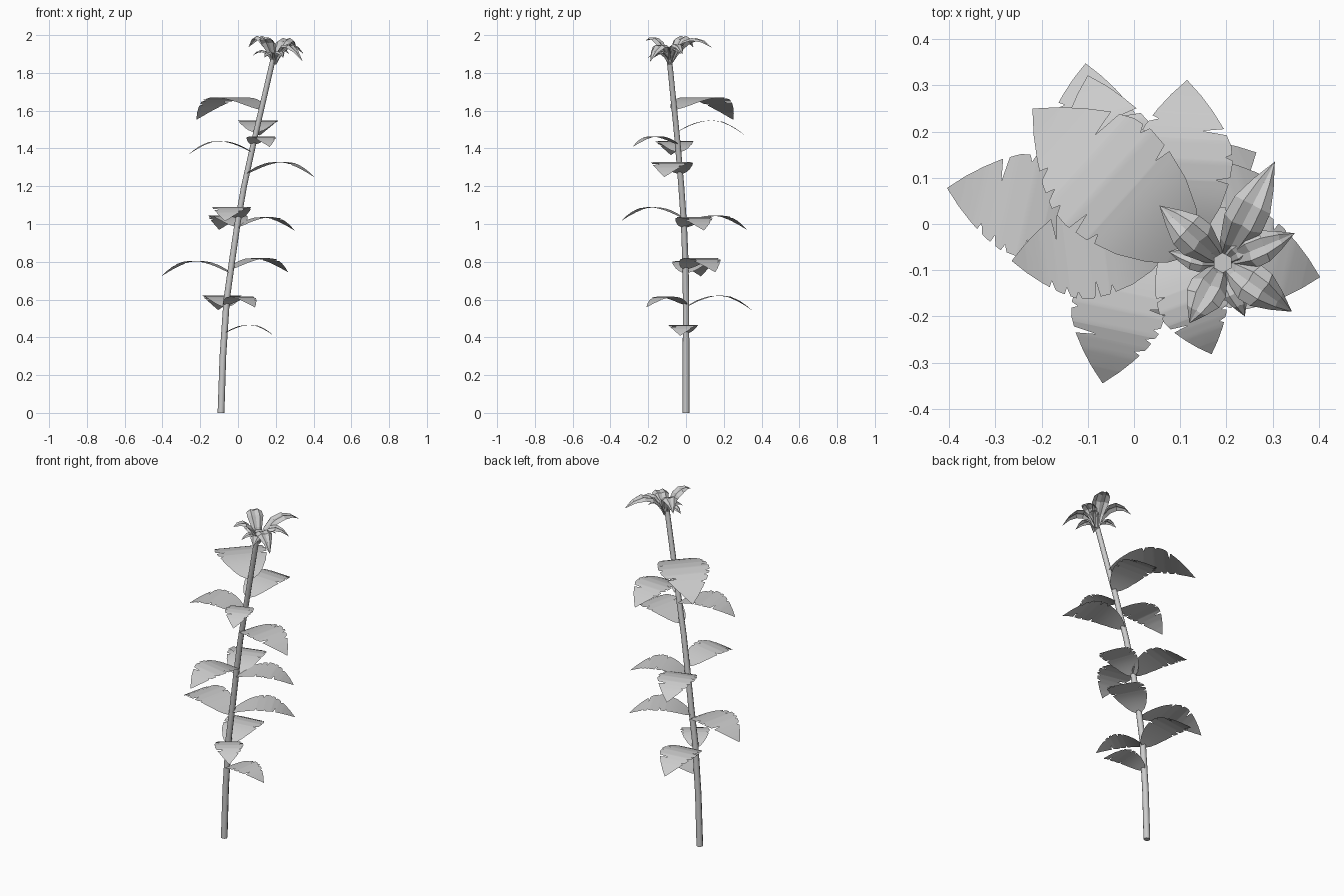
import bpy, bmesh, math
from mathutils import Vector

if "Cube" in bpy.data.objects:
    bpy.data.objects.remove(bpy.data.objects["Cube"], do_unlink=True)


def make_material(name, value):
    mat = bpy.data.materials.new(name)
    mat.use_nodes = True
    mat.diffuse_color = (value, value, value, 1)
    mat.node_tree.nodes["Principled BSDF"].inputs["Base Color"].default_value = (value, value, value, 1)
    return mat


grey = make_material("plant grey", 0.6)


def finish(bm, name, smooth=None):
    mesh = bpy.data.meshes.new(name)
    bm.to_mesh(mesh)
    bm.free()
    mesh.materials.append(grey)
    obj = bpy.data.objects.new(name, mesh)
    bpy.context.collection.objects.link(obj)
    if smooth:
        bpy.ops.object.select_all(action='DESELECT')
        obj.select_set(True)
        bpy.context.view_layer.objects.active = obj
        bpy.ops.object.shade_smooth_by_angle(angle=math.radians(smooth))


def interp(table, t):
    for (a, u), (b, v) in zip(table, table[1:]):
        if t <= b:
            return u + (v - u) * (t - a) / (b - a)
    return table[-1][1]


# Stem: a leaning, slightly bowed tube
STEM = [(-.09, 0, 0), (-.08, 0, .3), (-.06, 0, .6), (-.032, -.003, .8), (-.003, -.011, 1),
        (.032, -.025, 1.2), (.085, -.045, 1.44), (.185, -.088, 1.87)]
SIDES = 8


def stem_at(z):
    return Vector((interp([(p[2], p[0]) for p in STEM], z),
                   interp([(p[2], p[1]) for p in STEM], z), z))


bm = bmesh.new()
rings = []
for x, y, z in STEM:
    r = .018 - .002 * z
    rings.append([bm.verts.new((x + r * math.cos(math.tau * k / SIDES),
                                y + r * math.sin(math.tau * k / SIDES), z)) for k in range(SIDES)])
for a, b in zip(rings, rings[1:]):
    for k in range(SIDES):
        n = (k + 1) % SIDES
        bm.faces.new((a[k], a[n], b[n], b[k]))
bm.faces.new(rings[0][::-1])
bm.faces.new(rings[-1])
finish(bm, "stem", 50)

# Leaf outline, arch and edge tears, as fractions of leaf length
WIDTH = [(0, .03), (.05, .11), (.12, .17), (.25, .24), (.4, .285), (.52, .3), (.62, .285),
         (.72, .235), (.82, .165), (.91, .09), (1, 0)]
ARCH = [(0, 0), (.06, .036), (.12, .068), (.18, .097), (.25, .125), (.32, .147), (.4, .165), (.52, .174),
        (.65, .157), (.72, .13), (.8, .092), (.9, .03), (1, -.045)]
TEARS = {1: [(.41, .08), (.55, .04), (.7, .14)], -1: [(.38, .05), (.48, .1), (.6, .04), (.67, .05), (.76, .05)]}


def half_width(side, t):
    w = interp(WIDTH, t)
    for pos, depth in TEARS[side]:
        w -= depth * max(0, 1 - abs(t - pos) / .018)
    return w


LEAF_ROWS = sorted({t for t, _ in WIDTH + ARCH} |
                   {round(p + d, 3) for s in TEARS for p, _ in TEARS[s] for d in (-.018, 0, .018)})


def leaf(name, base_z, tip, pitch=0):
    base = stem_at(base_z)
    axis = Vector((tip[0] - base.x, tip[1] - base.y, 0))
    length = axis.length
    axis.normalize()
    across = Vector((axis.y, -axis.x, 0))
    bm = bmesh.new()
    previous = None
    for t in LEAF_ROWS:
        mid = base + axis * (length * t) + Vector((0, 0, length * (interp(ARCH, t) + pitch * t)))
        if t == 1:
            end = bm.verts.new(mid)
            bm.faces.new((previous[0], previous[1], end))
            bm.faces.new((previous[1], previous[2], end))
            break
        row = [bm.verts.new(mid + across * (length * s * half_width(s, t) if s else 0)) for s in (-1, 0, 1)]
        if previous:
            for k in (0, 1):
                bm.faces.new((previous[k], previous[k + 1], row[k + 1], row[k]))
        previous = row
    finish(bm, name, 40)


LEAVES = [(.42, (.19, -.03)), (.57, (.09, -.21)), (.56, (-.105, .348)), (.74, (-.405, .078)),
          (.76, (.265, .155)), (.98, (.299, .095)), (.985, (-.1, .322)), (1.03, (-.068, -.345)),
          (1.265, (.403, -.115)), (1.38, (-.265, -.08)), (1.42, (.168, -.282)), (1.485, (.115, .312)),
          (1.605, (-.22, .25), -.07)]
for i, spec in enumerate(LEAVES):
    leaf(f"leaf_{i + 1}", *spec)

# Flower petals: thin folded blades that rise and bend outwards
HEART = Vector((.192, -.084, 1.845))


def petal(name, tip, rise, width):
    tip = Vector(tip)
    out = Vector((tip.x - HEART.x, tip.y - HEART.y, 0)).normalized()
    across = Vector((-out.y, out.x, 0))
    knee = HEART.lerp(tip, .4)
    knee.z = rise
    bm = bmesh.new()
    previous = None
    for t, w in ((0, .25), (.2, .65), (.42, 1), (.62, .95), (.82, .55)):
        c = HEART * (1 - t) ** 2 + knee * (2 * t * (1 - t)) + tip * t * t
        tangent = ((knee - HEART) * (1 - t) + (tip - knee) * t).normalized()
        up = tangent.cross(across)
        h = width * w
        row = [bm.verts.new(c + across * (h * a) + up * (h * b))
               for a, b in ((-1, -.2), (-.5, .15), (0, 0), (.5, .15), (1, -.2))]
        if previous:
            for k in range(4):
                bm.faces.new((previous[k + 1], previous[k], row[k], row[k + 1]))
        previous = row
    end = bm.verts.new(tip)
    for k in range(4):
        bm.faces.new((previous[k + 1], previous[k], end))
    finish(bm, name)


PETALS = [((.305, .135, 1.935), 2.055, .045), ((.055, .04, 1.935), 2.08, .044), ((.348, -.02, 1.9), 2.02, .038),
          ((.342, -.19, 1.86), 2.04, .044), ((.12, -.215, 1.97), 2.03, .042), ((.24, -.2, 1.88), 1.96, .03),
          ((.075, -.06, 1.89), 1.96, .03), ((.14, -.17, 1.88), 1.95, .025), ((.27, -.03, 1.9), 1.97, .025)]
for i, spec in enumerate(PETALS):
    petal(f"petal_{i + 1}", *spec)

# Flower centre
bm = bmesh.new()
bmesh.ops.create_cone(bm, cap_ends=True, segments=6, radius1=.014, radius2=.022, depth=.06)
bmesh.ops.translate(bm, verts=bm.verts, vec=HEART + Vector((0, 0, .04)))
finish(bm, "flower_centre")
